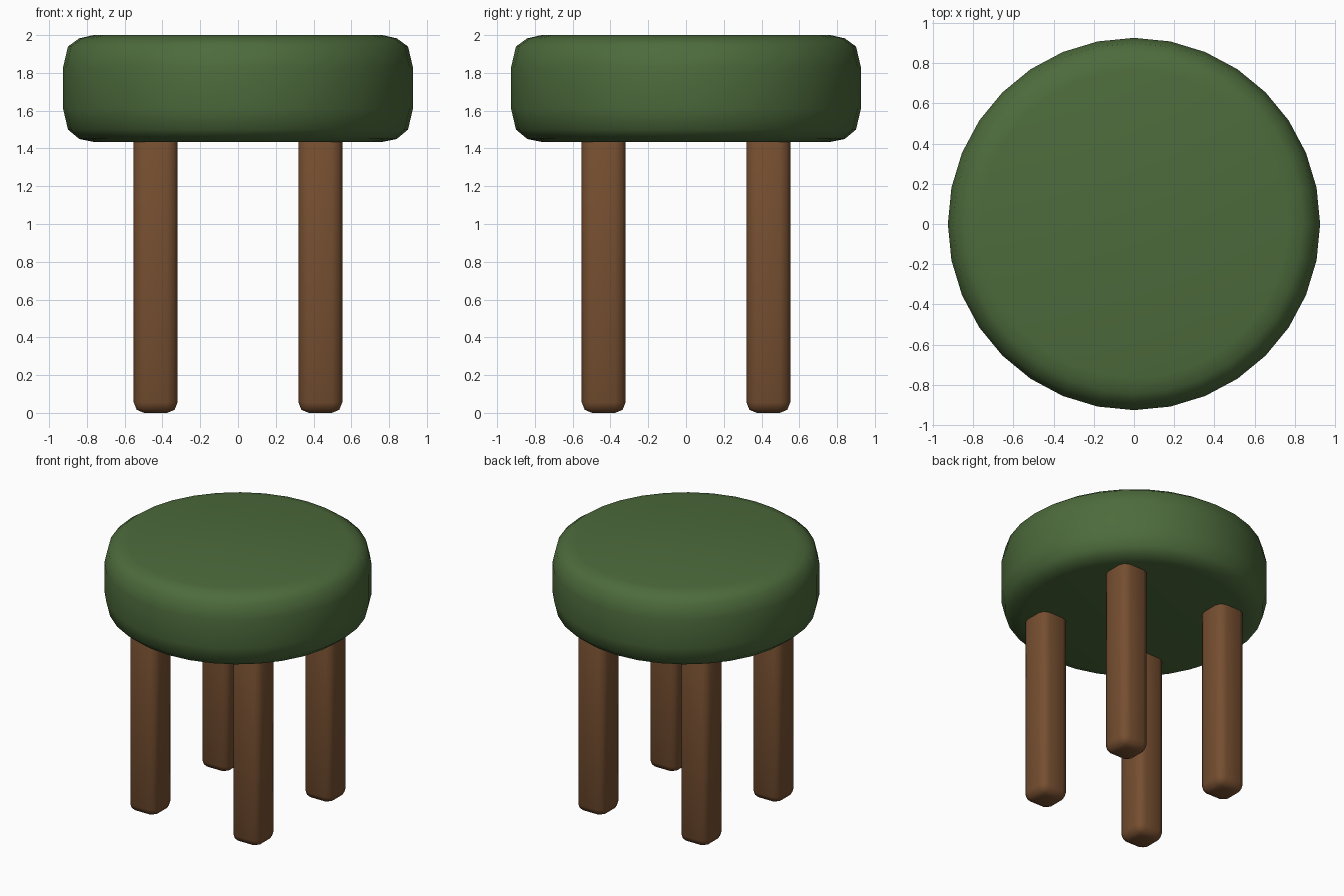
import bpy, bmesh, math

if "Cube" in bpy.data.objects:
    bpy.data.objects.remove(bpy.data.objects["Cube"])


def material(name, rgb):
    m = bpy.data.materials.new(name)
    m.diffuse_color = (*rgb, 1.0)
    m.use_nodes = True
    m.node_tree.nodes["Principled BSDF"].inputs["Base Color"].default_value = m.diffuse_color
    return m


green = material("moss green", (0.074, 0.147, 0.045))
brown = material("wood brown", (0.181, 0.078, 0.030))


def make_object(name, bm, mat):
    bmesh.ops.recalc_face_normals(bm, faces=bm.faces)
    for f in bm.faces:
        f.smooth = True
    mesh = bpy.data.meshes.new(name)
    bm.to_mesh(mesh)
    bm.free()
    mesh.materials.append(mat)
    obj = bpy.data.objects.new(name, mesh)
    bpy.context.collection.objects.link(obj)
    return obj


# Padded round seat: rounded profile turned into 32 sides
SIDES = 32
profile = [(0.765, 1.435), (0.84, 1.45), (0.90, 1.50), (0.926, 1.61),
           (0.926, 1.83), (0.90, 1.94), (0.84, 1.983), (0.765, 2.0)]
bm = bmesh.new()
rings = [[bm.verts.new((r * math.cos(2 * math.pi * i / SIDES),
                        r * math.sin(2 * math.pi * i / SIDES), z))
          for i in range(SIDES)] for r, z in profile]
for low, high in zip(rings, rings[1:]):
    for i in range(SIDES):
        j = (i + 1) % SIDES
        bm.faces.new((low[i], low[j], high[j], high[i]))
bm.faces.new(rings[0][::-1])
bm.faces.new(rings[-1])
make_object("seat", bm, green)

# Four square legs with rounded edges, tops hidden inside the seat
LEG_WIDTH, LEG_TOP, OFFSET = 0.232, 1.52, 0.436
for side_y, label_y in ((-1, "front"), (1, "back")):
    for side_x, label_x in ((-1, "left"), (1, "right")):
        bm = bmesh.new()
        bmesh.ops.create_cube(bm, size=1.0)
        for v in bm.verts:
            v.co.x = v.co.x * LEG_WIDTH + side_x * OFFSET
            v.co.y = v.co.y * LEG_WIDTH + side_y * OFFSET
            v.co.z = (v.co.z + 0.5) * LEG_TOP
        bmesh.ops.bevel(bm, geom=bm.edges[:], offset=0.055, segments=2,
                        profile=0.5, affect='EDGES')
        make_object(f"{label_y}_{label_x}_leg", bm, brown)
